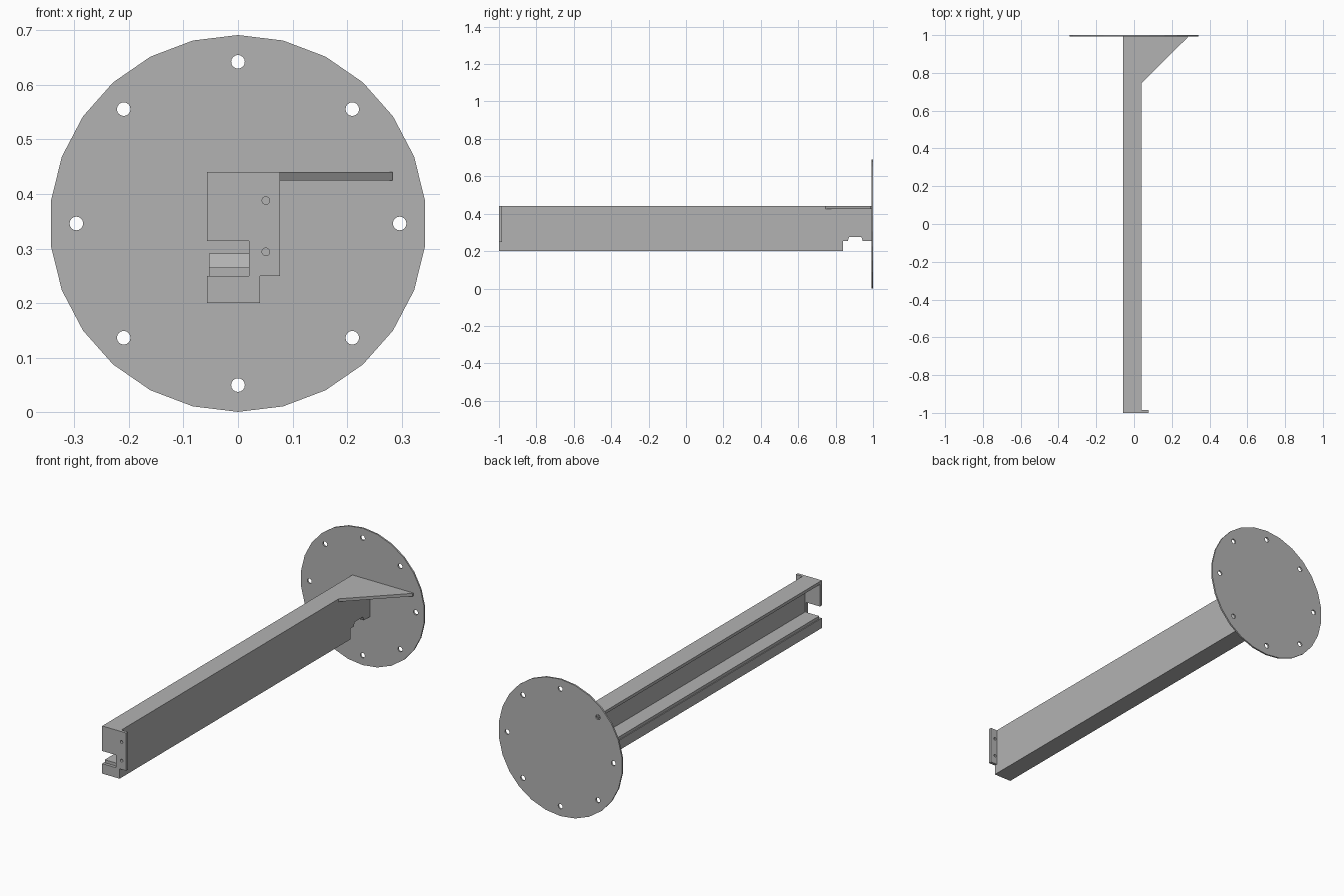
import bpy, bmesh
from math import sin, cos, pi, radians
from mathutils import Vector

cube = bpy.data.objects.get("Cube")
if cube:
    bpy.data.objects.remove(cube, do_unlink=True)

grey = bpy.data.materials.new("plain grey steel")
grey.use_nodes = True
colour = (0.45, 0.45, 0.45, 1)
grey.diffuse_color = colour
grey.node_tree.nodes["Principled BSDF"].inputs["Base Color"].default_value = colour

T = 0.015              # sheet thickness
LEFT, RIGHT = -0.057, 0.04
TOP, FLOOR, BOTTOM = 0.44, 0.25, 0.20
FLANGE_Y = 0.992       # front face of the round flange


def circle(cx, cy, r, n):
    return [(cx + r * sin(2 * pi * i / n), cy + r * cos(2 * pi * i / n)) for i in range(n)]


def sheet(name, axis, start, end, outline, holes=()):
    """Extrude an outline with optional holes along one axis."""
    place = {"x": lambda u, v: (start, u, v),
             "y": lambda u, v: (u, start, v),
             "z": lambda u, v: (u, v, start)}[axis]
    bm = bmesh.new()
    edges = []
    for loop in (outline, *holes):
        vs = [bm.verts.new(place(*p)) for p in loop]
        edges += [bm.edges.new((a, b)) for a, b in zip(vs, vs[1:] + vs[:1])]
    bmesh.ops.triangle_fill(bm, edges=edges, use_beauty=True)
    moved = bmesh.ops.extrude_face_region(bm, geom=bm.faces[:], use_keep_orig=True)["geom"]
    step = Vector([end - start if a == axis else 0 for a in "xyz"])
    bmesh.ops.translate(bm, vec=step, verts=[g for g in moved if isinstance(g, bmesh.types.BMVert)])
    bmesh.ops.recalc_face_normals(bm, faces=bm.faces[:])
    me = bpy.data.meshes.new(name)
    bm.to_mesh(me)
    bm.free()
    me.materials.append(grey)
    ob = bpy.data.objects.new(name, me)
    bpy.context.collection.objects.link(ob)
    return ob


def rect(u0, u1, v0, v1):
    return [(u0, v0), (u1, v0), (u1, v1), (u0, v1)]


# Round mounting flange with a ring of bolt holes
mid = 0.346
bolts = [circle(0.296 * sin(radians(a)), mid + 0.296 * cos(radians(a)), 0.0125, 16)
         for a in range(0, 360, 45)]
sheet("round_flange", "y", FLANGE_Y, 1, circle(0, mid, 0.345, 26), bolts)

# Notched end plate with its side tab
sheet("end_plate", "y", -1, -1 + T,
      [(LEFT, 0.314), (0.02, 0.314), (0.02, FLOOR), (0.077, FLOOR), (0.077, TOP), (LEFT, TOP)],
      [circle(0.051, z, 0.007, 16) for z in (0.294, 0.388)])

# Top of the channel and the corner gusset in one sheet
sheet("top_sheet", "z", TOP - T, TOP,
      [(LEFT, -1 + T), (RIGHT, -1 + T), (RIGHT, 0.745), (0.283, 0.987),
       (0.283, FLANGE_Y), (LEFT, FLANGE_Y)])

# Notch near the flange, shared by the web and the floor
notch = [(0.945, FLOOR + 0.005), (0.938, 0.275), (0.872, 0.275), (0.865, FLOOR + 0.005)]

# Upright web
sheet("web", "x", RIGHT - T, RIGHT,
      [(-1 + T, TOP - T), (FLANGE_Y, TOP - T), (FLANGE_Y, FLOOR + 0.005), *notch,
       (0.84, FLOOR + 0.005), (0.84, FLOOR), (-1 + T, FLOOR)])

# Inner floor, stepping over the notch
sheet("floor", "x", LEFT + 0.004, RIGHT - T,
      [(-1 + T, FLOOR + T), (0.85, FLOOR + T), (0.86, 0.291), (0.95, 0.291),
       (0.96, FLOOR + T), (FLANGE_Y, FLOOR + T), (FLANGE_Y, FLOOR + 0.005), *notch,
       (0.84, FLOOR + 0.005), (0.84, FLOOR), (-1 + T, FLOOR)])

# Lower rail
sheet("lower_rail", "y", -1, 0.84, rect(LEFT, RIGHT, BOTTOM, FLOOR))
